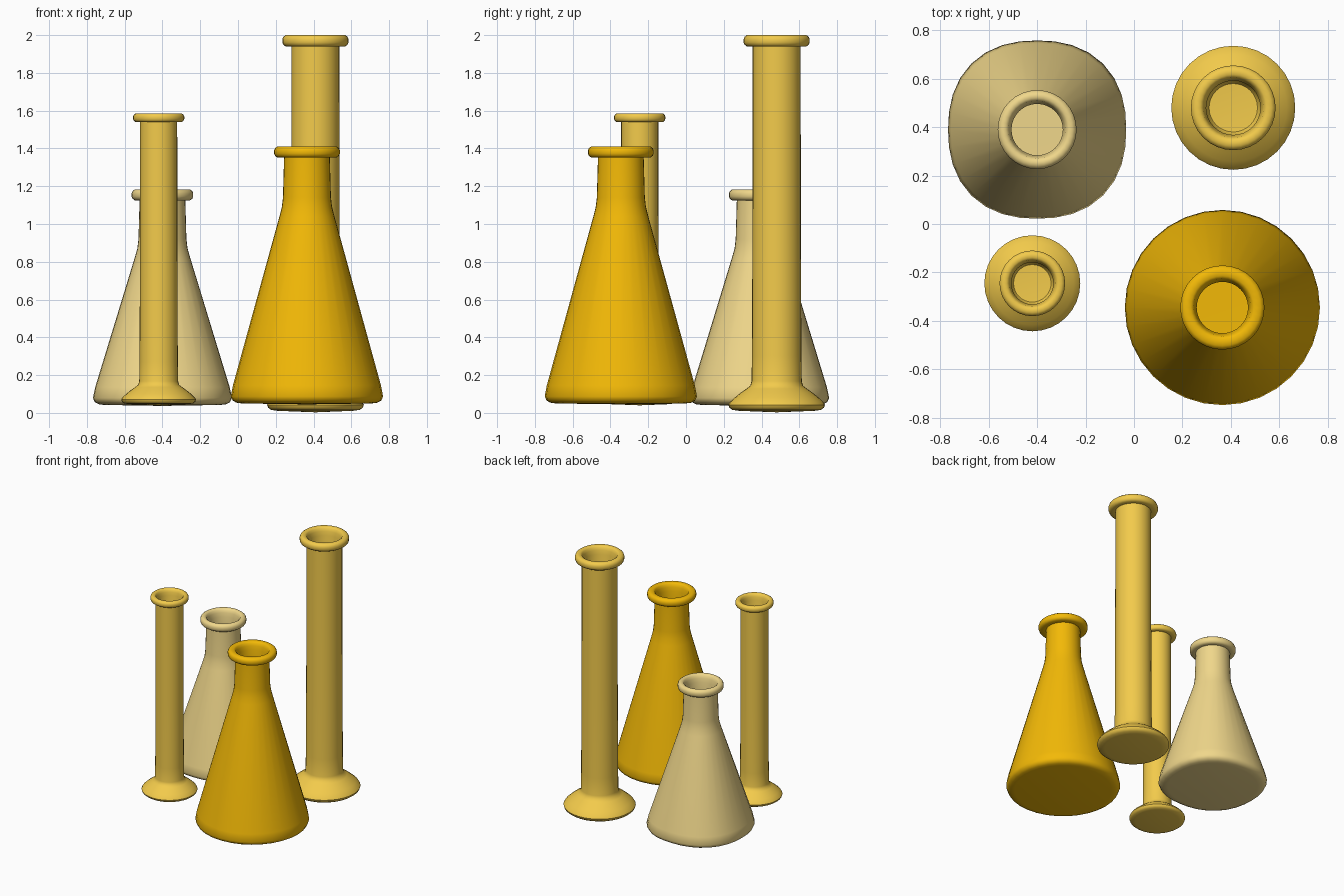
import bpy, bmesh
from math import cos, sin, pi, radians

if "Cube" in bpy.data.objects:
    bpy.data.objects.remove(bpy.data.objects["Cube"])

SEGMENTS = 32


def material(name, srgb):
    m = bpy.data.materials.new(name)
    m.diffuse_color = [c ** 2.2 for c in srgb] + [1.0]
    m.use_nodes = True
    m.node_tree.nodes["Principled BSDF"].inputs["Base Color"].default_value = m.diffuse_color
    return m


def lathe(name, profile, center, mat, squareness=2.0, round_radius=0.18):
    """Revolve (radius, z) points; wide rings may be slightly squared off."""
    bm = bmesh.new()
    widest = max(r for r, z in profile)
    rings = []
    for r, z in profile:
        if r == 0:
            rings.append([bm.verts.new((0, 0, z))])
            continue
        mix = max(0.0, (r - round_radius) / (widest - round_radius))
        n = 2 + (squareness - 2) * mix
        ring = []
        for i in range(SEGMENTS):
            c, s = cos(2 * pi * i / SEGMENTS), sin(2 * pi * i / SEGMENTS)
            k = r / (abs(c) ** n + abs(s) ** n) ** (1 / n)
            ring.append(bm.verts.new((k * c, k * s, z)))
        rings.append(ring)
    for a, b in zip(rings, rings[1:]):
        for i in range(SEGMENTS):
            j = (i + 1) % SEGMENTS
            if len(a) == 1:
                bm.faces.new((a[0], b[j], b[i]))
            elif len(b) == 1:
                bm.faces.new((a[i], a[j], b[0]))
            else:
                bm.faces.new((a[i], a[j], b[j], b[i]))
    bmesh.ops.recalc_face_normals(bm, faces=bm.faces)
    mesh = bpy.data.meshes.new(name)
    bm.to_mesh(mesh)
    bm.free()
    mesh.materials.append(mat)
    ob = bpy.data.objects.new(name, mesh)
    bpy.context.collection.objects.link(ob)
    ob.location = (center[0], center[1], 0)
    bpy.ops.object.select_all(action='DESELECT')
    ob.select_set(True)
    bpy.context.view_layer.objects.active = ob
    bpy.ops.object.shade_smooth_by_angle(angle=radians(48))
    return ob


def lip(neck, rim, top, hole, h):
    """Rounded collar from the outer neck, over the top, into the hole."""
    mid = top - h / 2
    b = h * 0.29
    return [(neck, top - h * 0.96), (rim - b, top - h), (rim - b * 0.3, top - h * 0.85),
            (rim, mid + h * 0.2), (rim, mid - h * 0.2)][:3] + [
            (rim, mid - h * 0.15), (rim, mid + h * 0.15),
            (rim - b * 0.3, top - h * 0.15), (rim - b, top),
            (hole + b, top), (hole + b * 0.3, top - h * 0.15),
            (hole, mid), (hole - 0.008, top - h)]


def cylinder_profile(s, z0):
    # Flared foot, long tube, collar, inner wall and floor
    pts = [(0, 0), (0.20, 0.008), (0.235, 0.013), (0.251, 0.025), (0.256, 0.04),
           (0.247, 0.055), (0.222, 0.078), (0.19, 0.104), (0.16, 0.125),
           (0.14, 0.14), (0.133, 0.165), (0.131, 0.30), (0.128, 1.0)]
    pts += lip(0.127, 0.175, 1.997, 0.12, 0.06)
    pts += [(0.112, 0.16), (0.10, 0.14), (0, 0.135)]
    return [(r * s, z * s + z0) for r, z in pts]


def flask_profile(base, z0, shoulder, top, rim, neck):
    # Rounded bottom, straight cone, soft shoulder, neck, collar, hollow inside
    def cone(z):
        t = (z - z0 - 0.06) / (shoulder - z0 - 0.06)
        return base + (neck + 0.008 - base) * t
    low, high = z0 + 0.10, shoulder - 0.06
    pts = [(0, z0), (base - 0.06, z0 + 0.005), (base - 0.03, z0 + 0.009),
           (base - 0.01, z0 + 0.02), (base, z0 + 0.042), (cone(low), low),
           (cone(high), high), (neck + 0.012, shoulder - 0.01),
           (neck + 0.006, shoulder + 0.04)]
    pts += lip(neck, rim, top, neck - 0.007, 0.058)
    pts += [(neck - 0.012, shoulder), (cone(high) - 0.02, high),
            (base - 0.04, z0 + 0.06), (base - 0.06, z0 + 0.025), (0, z0 + 0.02)]
    return pts


straw = material("straw_yellow", (0.95, 0.79, 0.30))
gold = material("deep_gold", (0.95, 0.72, 0.06))
cream = material("pale_cream", (0.94, 0.84, 0.54))

# Two measuring cylinders
lathe("tall_cylinder", cylinder_profile(1.0, 0.003), (0.41, 0.48), straw)
lathe("short_cylinder", cylinder_profile(0.774, 0.04), (-0.42, -0.245), straw)

# Two conical flasks; the smaller has a slightly squared base
lathe("large_flask", flask_profile(0.403, 0.045, 1.10, 1.41, 0.174, 0.121),
      (0.365, -0.345), gold)
lathe("small_flask", flask_profile(0.368, 0.037, 0.88, 1.183, 0.163, 0.121),
      (-0.40, 0.39), cream, squareness=2.3)
